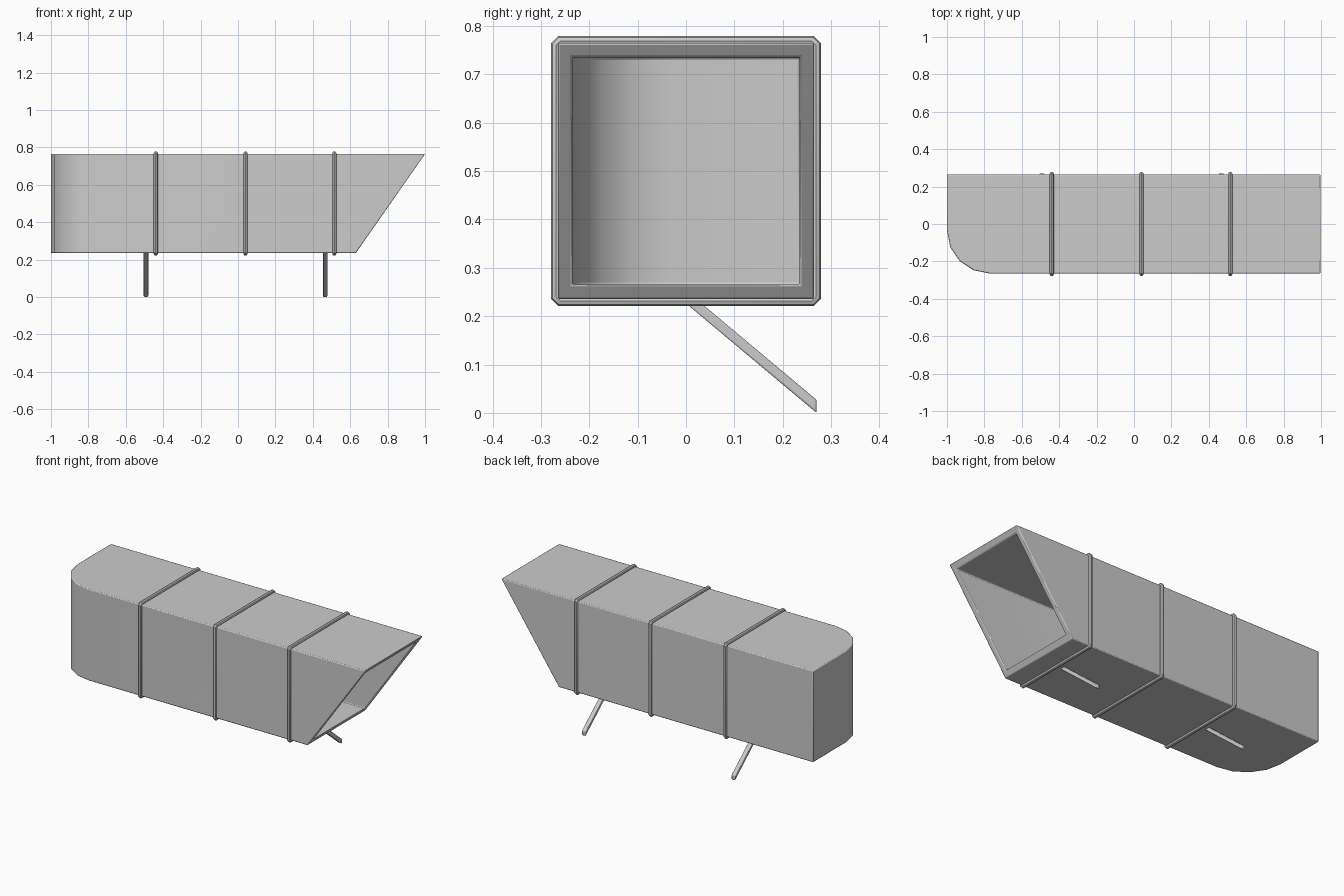
import bpy, bmesh, math

if "Cube" in bpy.data.objects:
    bpy.data.objects.remove(bpy.data.objects["Cube"])


def smooth(obj):
    bpy.ops.object.select_all(action='DESELECT')
    obj.select_set(True)
    bpy.context.view_layer.objects.active = obj
    bpy.ops.object.shade_smooth_by_angle(angle=math.radians(40))


def prism(name, points, offset):
    """Extrude a planar outline along an offset vector."""
    bm = bmesh.new()
    face = bm.faces.new([bm.verts.new(p) for p in points])
    ext = bmesh.ops.extrude_face_region(bm, geom=[face])
    verts = [g for g in ext['geom'] if isinstance(g, bmesh.types.BMVert)]
    bmesh.ops.translate(bm, vec=offset, verts=verts)
    bmesh.ops.recalc_face_normals(bm, faces=bm.faces)
    mesh = bpy.data.meshes.new(name)
    bm.to_mesh(mesh)
    bm.free()
    obj = bpy.data.objects.new(name, mesh)
    bpy.context.collection.objects.link(obj)
    return obj


def bevel(obj, width, segments=2):
    m = obj.modifiers.new("Bevel", 'BEVEL')
    m.width, m.segments = width, segments
    m.limit_method, m.angle_limit = 'ANGLE', math.radians(35)


def plan(inset, right, z):
    """Duct plan outline with one rounded front corner."""
    r = 0.23 - inset
    pts = [(right, -0.265 + inset, z), (right, 0.265 - inset, z),
           (-1 + inset, 0.265 - inset, z)]
    for i in range(5):
        a = math.pi + i * math.pi / 8
        pts.append((-0.77 + r * math.cos(a), -0.035 + r * math.sin(a), z))
    return pts


# Duct shell: outer block, hollowed, with a slanted mouth
duct = prism("duct_body", plan(0, 1.0, 0.235), (0, 0, 0.53))
for v in duct.data.vertices:
    if v.co.x > 0.9 and v.co.z < 0.5:
        v.co.x = 0.63
hollow = prism("duct_hollow_cutter", plan(0.03, 1.3, 0.265), (0, 0, 0.47))
hollow.hide_render = True
hollow.hide_viewport = False
cut = duct.modifiers.new("Hollow", 'BOOLEAN')
cut.object, cut.operation, cut.solver = hollow, 'DIFFERENCE', 'EXACT'
bpy.context.view_layer.objects.active = duct
bpy.ops.object.modifier_apply(modifier="Hollow")
bpy.data.objects.remove(hollow)
bevel(duct, 0.005)
smooth(duct)

# Joint bands wrapped around the duct
h, c = 0.269, 0.009
ring = [(h, h - c), (h - c, h), (c - h, h), (-h, h - c),
        (-h, c - h), (c - h, -h), (h - c, -h), (h, c - h)]
for i, x in enumerate((-0.44, 0.04, 0.515)):
    curve = bpy.data.curves.new("joint_band", 'CURVE')
    curve.dimensions = '3D'
    curve.bevel_depth, curve.bevel_resolution = 0.011, 2
    s = curve.splines.new('POLY')
    s.points.add(len(ring) - 1)
    for p, (y, z) in zip(s.points, ring):
        p.co = (x, y, 0.5 + z, 1)
    s.use_cyclic_u = True
    band = bpy.data.objects.new(f"joint_band_{i + 1}", curve)
    bpy.context.collection.objects.link(band)
    bpy.ops.object.select_all(action='DESELECT')
    band.select_set(True)
    bpy.context.view_layer.objects.active = band
    bpy.ops.object.convert(target='MESH')
    smooth(bpy.context.view_layer.objects.active)

# Diagonal wall struts beneath the duct
for name, x in (("left_strut", -0.492), ("right_strut", 0.466)):
    strut = prism(name, [(x - 0.0125, y, z) for y, z in
                         ((0.27, 0), (0.27, 0.027), (0.012, 0.243), (-0.02, 0.243))],
                  (0.025, 0, 0))
    bevel(strut, 0.004)
    smooth(strut)
